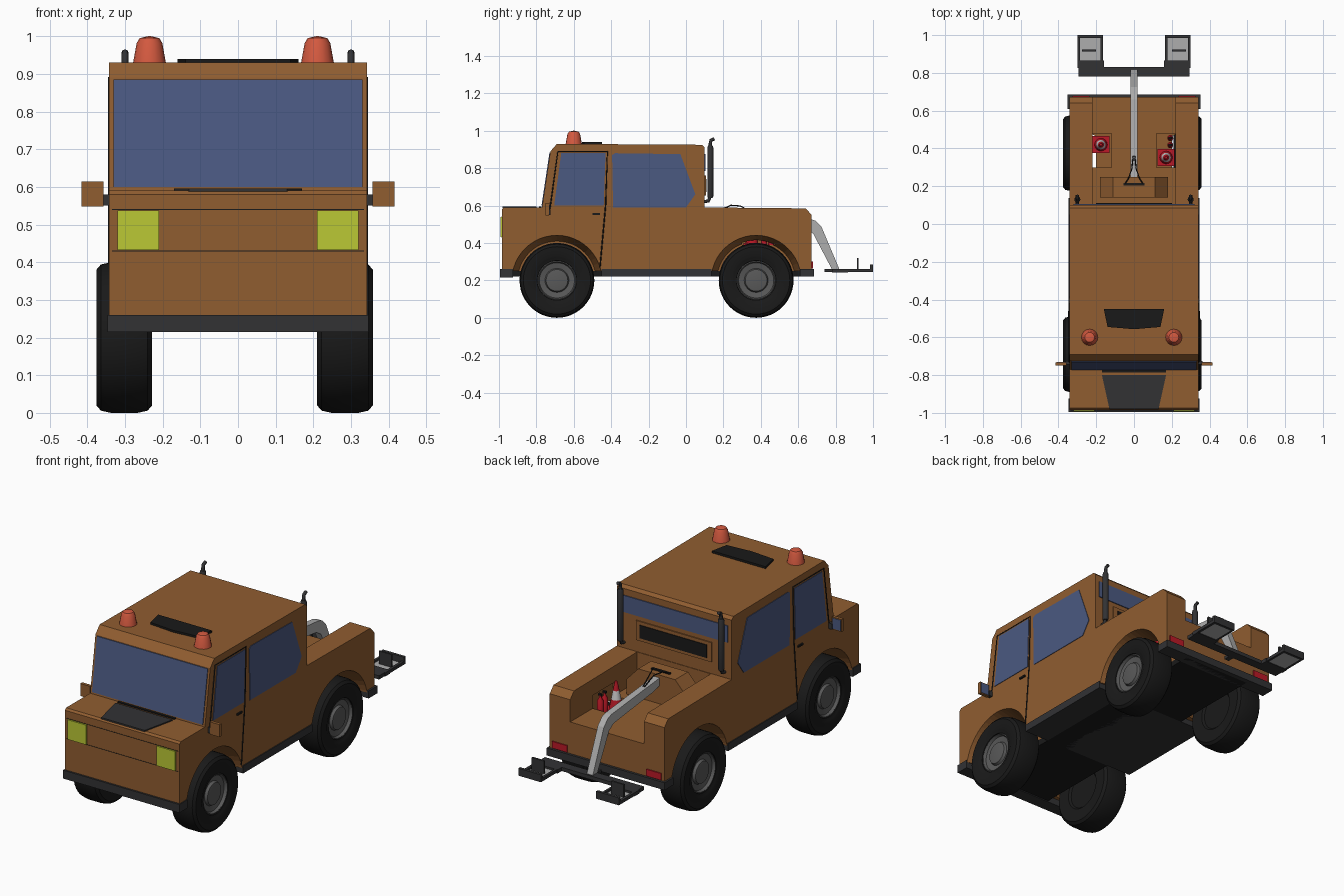
import bpy, bmesh, math
from mathutils import Vector

if "Cube" in bpy.data.objects:
    bpy.data.objects.remove(bpy.data.objects["Cube"])

COL = dict(brown=(.28, .11, .03), glass=(.07, .1, .22), yellow=(.5, .58, .035),
           orange=(.65, .1, .05), black=(.01, .01, .01), dark=(.032, .032, .034),
           rim=(.1, .1, .1), red=(.5, .01, .02), grey=(.42, .42, .42), white=(.8, .8, .8))
MATS = {}
for key, c in COL.items():
    MATS[key] = bpy.data.materials.new(key)
    MATS[key].diffuse_color = (*c, 1)
round_parts = []


def add(name, bm, col):
    bmesh.ops.recalc_face_normals(bm, faces=bm.faces)
    me = bpy.data.meshes.new(name)
    bm.to_mesh(me)
    bm.free()
    me.materials.append(MATS[col])
    ob = bpy.data.objects.new(name, me)
    bpy.context.collection.objects.link(ob)
    return ob


def prism(name, pts, vec, col):
    """Extrude a flat 3D polygon along a vector."""
    bm = bmesh.new()
    f = bm.faces.new([bm.verts.new(p) for p in pts])
    r = bmesh.ops.extrude_face_region(bm, geom=[f], use_keep_orig=True)
    bmesh.ops.translate(bm, vec=vec, verts=[v for v in r['geom'] if isinstance(v, bmesh.types.BMVert)])
    return add(name, bm, col)


def side(name, pts, x0, x1, col):
    """Side-view (y, z) profile extruded from x0 to x1."""
    return prism(name, [(x0, y, z) for y, z in pts], (x1 - x0, 0, 0), col)


def box(name, x, y, z, col):
    return side(name, [(y[0], z[0]), (y[1], z[0]), (y[1], z[1]), (y[0], z[1])], x[0], x[1], col)


def lathe(name, prof, loc, col, axis=Vector((0, 0, 1)), seg=32):
    """Revolve (radius, height) points about an axis."""
    bm = bmesh.new()
    q = Vector((0, 0, 1)).rotation_difference(axis)
    rings = [[bm.verts.new(q @ Vector((r * math.cos(i * math.tau / seg), r * math.sin(i * math.tau / seg), h)) + Vector(loc))
              for i in range(seg)] for r, h in prof]
    for a, b in zip(rings, rings[1:]):
        for i in range(seg):
            j = (i + 1) % seg
            bm.faces.new((a[i], a[j], b[j], b[i]))
    bmesh.ops.remove_doubles(bm, verts=bm.verts, dist=1e-5)
    ob = add(name, bm, col)
    round_parts.append(ob)
    return ob


def tube(name, pts, r, col):
    cu = bpy.data.curves.new(name, 'CURVE')
    cu.dimensions = '3D'
    cu.bevel_depth, cu.bevel_resolution, cu.use_fill_caps = r, 2, True
    sp = cu.splines.new('POLY')
    sp.points.add(len(pts) - 1)
    for p, co in zip(sp.points, pts):
        p.co = (*co, 1)
    cu.materials.append(MATS[col])
    bpy.context.collection.objects.link(bpy.data.objects.new(name, cu))


FRONT, REAR = -.69, .375

# Body: one side profile, with wheel arches, bed and floor pockets cut out
body = side('body', [(-.985, .25), (-.985, .58), (-.975, .59), (-.77, .59), (-.725, .89), (-.69, .93),
                     (.085, .925), (.1, .91), (.1, .59), (.64, .585), (.672, .55), (.672, .25)],
            -.342, .342, 'brown')
cutters = [box('bed_cutter', (-.22, .22), (.103, .8), (.43, .8), 'brown')]
for s in (-1, 1):
    cutters.append(box('pocket_cutter', (s * .12, s * .225), (.3, .48), (.39, .5), 'brown'))
    for y in (FRONT, REAR):
        cutters.append(lathe('arch_cutter', [(0, 0), (.21, 0), (.241, .142), (.241, .2), (0, .2)],
                             (s * .2, y, .2), 'brown', Vector((s, 0, 0)), 48))
for c in cutters:
    c.hide_render = True
    m = body.modifiers.new('cut', 'BOOLEAN')
    m.operation, m.solver, m.object = 'DIFFERENCE', 'EXACT', c
dg = bpy.context.evaluated_depsgraph_get()
cut_mesh = bpy.data.meshes.new_from_object(body.evaluated_get(dg))
body.modifiers.clear()
body.data = cut_mesh
for c in cutters:
    if c in round_parts:
        round_parts.remove(c)
    bpy.data.objects.remove(c)

# Chassis and bumpers
box('underbody', (-.2, .2), (-.93, .66), (.22, .255), 'black')
box('sill', (-.347, .347), (-.452, .137), (.22, .26), 'dark')
box('front_bumper', (-.347, .347), (-.995, -.925), (.215, .26), 'dark')
box('rear_bumper', (-.352, .352), (.61, .685), (.22, .26), 'dark')

# Windscreen, hood vent, wiper, roof hatch


def screen(x, z):
    return (x, -.77 + (z - .59) * .15 - .004, z)


prism('windscreen', [screen(-.33, .6), screen(.33, .6), screen(.33, .885), screen(-.33, .885)], (0, .008, 0), 'glass')
box('wiper', (-.17, .17), (-.785, -.772), (.588, .596), 'black')
prism('hood_vent', [(-.17, -.8, .588), (.17, -.8, .588), (.13, -.98, .588), (-.13, -.98, .588)], (0, 0, .008), 'dark')
prism('roof_hatch', [(-.16, -.45, .925), (.16, -.45, .925), (.14, -.545, .925), (0, -.557, .925), (-.14, -.545, .925)],
      (0, 0, .015), 'black')
for z in (.43, .54):
    box('front_panel_seam', (-.335, .335), (-.9865, -.98), (z - .001, z + .001), 'black')

# Rear cab wall
box('rear_window', (-.32, .32), (.095, .105), (.785, .875), 'glass')
box('grille_frame', (-.225, .225), (.095, .106), (.655, .76), 'brown')
box('grille', (-.2, .2), (.095, .11), (.672, .742), 'black')

# Bed: crane pedestal with sloped sides, boom and cables
prism('pedestal', [(-.18, .14, .43), (.18, .14, .43), (.18, .14, .51), (.11, .14, .585), (-.11, .14, .585), (-.18, .14, .51)],
      (0, .11, 0), 'brown')
side('boom', [(.22, .535), (.25, .57), (.3, .565), (.66, .53), (.69, .52), (.725, .485), (.82, .26),
              (.78, .26), (.68, .45), (.64, .475), (.3, .515)], -.018, .018, 'grey')
box('boom_end', (-.014, .014), (.74, .8), (.245, .262), 'dark')
box('cable_bar', (-.055, .055), (.205, .218), (.583, .592), 'black')
for s in (-1, 1):
    tube('cable', [(s * .05, .21, .587), (s * .03, .24, .602), (s * .012, .29, .598), (s * .004, .36, .56)], .003, 'black')

# Wheel lift
box('lift_crossbar', (-.295, .295), (.78, .83), (.242, .262), 'dark')

for s in (-1, 1):
    n = 'right' if s > 0 else 'left'

    def b(name, x, y, z, col):
        return box(n + '_' + name, (s * x[0], s * x[1]), y, z, col)

    # Wheels
    for tag, y in (('front', FRONT), ('rear', REAR)):
        loc, ax = (s * .293 - .009, y, .2), Vector((s, 0, 0))
        lathe(f'{tag}_{n}_tyre', [(0, -.06), (.1, -.06), (.11, -.07), (.18, -.074), (.194, -.062), (.2, -.035), (.2, .035),
                                  (.194, .062), (.18, .074), (.13, .074), (.122, .07), (.106, .066), (.1, .045)],
              loc, 'black', ax, 48)
        lathe(f'{tag}_{n}_rim', [(.106, .06), (.1, .064), (.094, .05), (.064, .044), (.058, .058), (.05, .06), (0, .06)],
              loc, 'rim', ax, 32)

    # Side windows, door seams, handle
    x = s * .338
    side(n + '_door_window', [(-.705, .6), (-.667, .88), (-.43, .88), (-.44, .6)], x, s * .345, 'glass')
    side(n + '_rear_window', [(-.39, .59), (-.395, .87), (-.38, .88), (-.03, .875), (.05, .66), (0, .59)], x, s * .345, 'glass')
    tube(n + '_door_seam', [(s * .342, y, z) for y, z in [(-.735, .56), (-.725, .6), (-.685, .89), (-.42, .89), (-.43, .6), (-.46, .27)]],
         .0035, 'black')
    b('door_handle', (.34, .35), (-.5, -.46), (.55, .56), 'black')

    # Mirrors
    b('mirror_arm', (.34, .362), (-.745, -.725), (.55, .58), 'dark')
    b('mirror', (.357, .415), (-.75, -.733), (.548, .615), 'brown')
    b('mirror_glass', (.362, .41), (-.735, -.731), (.553, .61), 'glass')

    # Lights
    b('headlight', (.21, .32), (-.993, -.98), (.432, .538), 'yellow')
    b('tail_light', (.235, .325), (.665, .678), (.264, .3), 'red')
    lathe(n + '_beacon', [(0, 0), (.044, 0), (.034, .055), (.026, .068), (0, .074)], (s * .223 - .012, -.6, .927), 'orange', seg=16)

    # Exhaust stacks
    tube(n + '_stack_pipe', [(s * .3, y, z) for y, z in [(.09, .62), (.12, .625), (.13, .65), (.13, .93), (.134, .95), (.152, .957)]],
         .009, 'dark')
    lathe(n + '_stack', [(0, .64), (.012, .64), (.016, .65), (.016, .91), (.012, .92), (0, .92)], (s * .3, .13, 0), 'dark', seg=16)

    # Lift fork
    b('fork_base', (.16, .3), (.825, .865), (.242, .262), 'dark')
    b('fork_outer_rail', (.285, .3), (.83, 1), (.245, .262), 'dark')
    b('fork_inner_rail', (.165, .178), (.86, 1), (.245, .262), 'dark')
    b('fork_end', (.165, .3), (.985, 1), (.245, .285), 'dark')
    b('fork_upright', (.2, .275), (.913, .923), (.248, .32), 'dark')
    b('fork_pad', (.178, .285), (.86, .985), (.245, .251), 'grey')

# Traffic cones in the floor pockets
for cx, cy in ((-.175, .42), (.17, .352)):
    box('cone_base', (cx - .045, cx + .045), (cy - .045, cy + .045), (.388, .4), 'red')
    for i, col in enumerate(('red', 'white', 'red')):
        r0, r1 = .034 - .009 * i, .034 - .009 * (i + 1)
        z0 = .4 + .047 * i
        lathe('cone_band', [(0, z0), (r0, z0), (r1, z0 + .047), (0, z0 + .047)], (cx, cy, 0), col, seg=16)

# Fire extinguishers
for cy in (.418, .455):
    lathe('extinguisher', [(0, .388), (.016, .388), (.016, .47), (.007, .485), (.007, .5), (0, .5)], (.192, cy, 0), 'red', seg=16)
    box('extinguisher_valve', (.182, .202), (cy - .006, cy + .006), (.497, .508), 'black')

bpy.ops.object.select_all(action='DESELECT')
for ob in round_parts:
    ob.select_set(True)
bpy.context.view_layer.objects.active = round_parts[0]
bpy.ops.object.shade_smooth_by_angle(angle=math.radians(35))

for m in bpy.data.materials:
    if m.users and not m.is_grease_pencil:
        m.use_nodes = True
        m.node_tree.nodes["Principled BSDF"].inputs["Base Color"].default_value = m.diffuse_color
